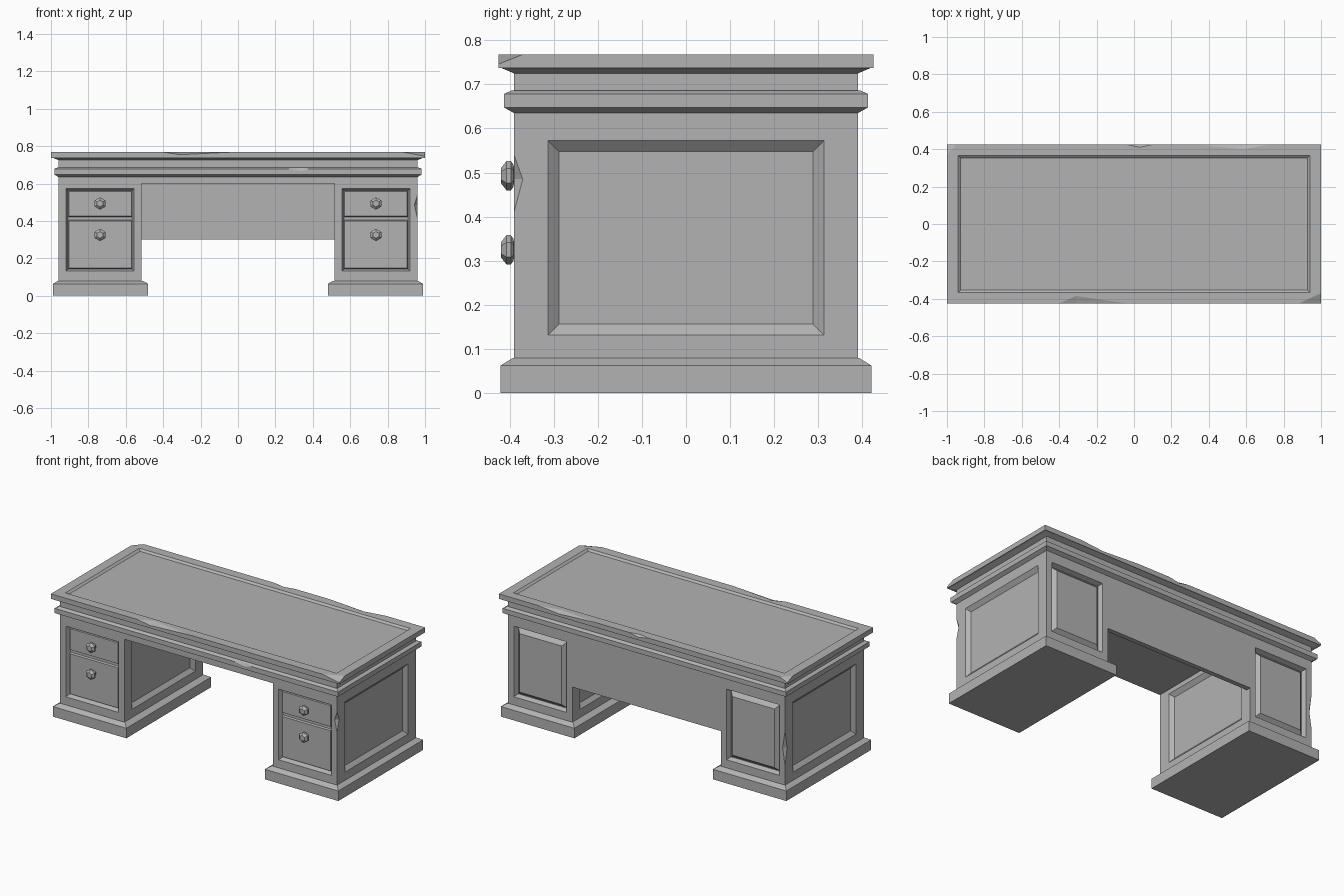
import bpy, bmesh
from mathutils import Vector

old = bpy.data.objects.get("Cube")
if old:
    bpy.data.objects.remove(old)

mat = bpy.data.materials.new("plain grey")
mat.use_nodes = True
GREY = (0.45, 0.45, 0.45, 1)
mat.diffuse_color = GREY
mat.node_tree.nodes["Principled BSDF"].inputs["Base Color"].default_value = GREY


def finish(name, bm):
    bmesh.ops.recalc_face_normals(bm, faces=bm.faces)
    mesh = bpy.data.meshes.new(name)
    bm.to_mesh(mesh)
    bm.free()
    mesh.materials.append(mat)
    ob = bpy.data.objects.new(name, mesh)
    bpy.context.collection.objects.link(ob)
    return ob


def loft(name, rings, cx=0.0, cy=0.0):
    """Stack of rectangles (half x, half y, z), capped at both ends."""
    bm = bmesh.new()
    loops = [[bm.verts.new((cx + sx * hx, cy + sy * hy, z))
              for sx, sy in ((-1, -1), (1, -1), (1, 1), (-1, 1))]
             for hx, hy, z in rings]
    for a, b in zip(loops, loops[1:]):
        for i in range(4):
            j = (i + 1) % 4
            bm.faces.new((a[i], a[j], b[j], b[i]))
    bm.faces.new(loops[0])
    bm.faces.new(loops[-1])
    return finish(name, bm)


def hull(name, points):
    bm = bmesh.new()
    for p in points:
        bm.verts.new(p)
    bmesh.ops.convex_hull(bm, input=bm.verts)
    return finish(name, bm)


def frustum(name, centre, normal, half_u, half_z, height, taper):
    """Upright panel that narrows along its horizontal normal."""
    c, n, up = Vector(centre), Vector(normal), Vector((0, 0, 1))
    u = n.cross(up)
    return hull(name, [c + n * height * k + u * a * (half_u - taper * k)
                       + up * b * (half_z - taper * k)
                       for k in (0, 1) for a in (-1, 1) for b in (-1, 1)])


def cut(ob, cutter):
    cutter.hide_render = True
    mod = ob.modifiers.new("cut", 'BOOLEAN')
    mod.operation, mod.solver, mod.object = 'DIFFERENCE', 'EXACT', cutter
    bpy.context.view_layer.objects.active = ob
    bpy.ops.object.modifier_apply(modifier=mod.name)
    bpy.data.objects.remove(cutter)


def chip(ob, a, b, p, q):
    """Break a sharp edge a-b back to p on one face and q on the other."""
    a, b, p, q = map(Vector, (a, b, p, q))
    mid = (a + b) / 2
    out = (mid - (p + q) / 2).normalized() * 0.03
    d = (p - q) * 0.3
    cut(ob, hull("chip_cutter", [a, b, p + d, q - d, mid + out]))


# Table top with a shallow sunken writing surface
top = loft("table_top", [(.96, .39, .725), (.99, .418, .737), (1, .425, .737), (1, .425, .768),
                         (.94, .366, .768), (.927, .353, .757)])
chip(top, (-.4, -.425, .768), (-.03, -.425, .768), (-.31, -.385, .768), (-.31, -.425, .754))
chip(top, (-.04, .425, .768), (.1, .425, .768), (.03, .41, .768), (.03, .425, .755))
chip(top, (.33, .425, .768), (.73, .425, .768), (.58, .4, .768), (.58, .425, .754))
for sx, sy, wx in ((1, -1, .12), (-1, 1, .05)):
    cut(top, hull("corner_cutter", [
        (sx * (1 - wx), sy * .425, .768), (sx, sy * .37, .768), (sx, sy * .425, .746),
        (sx * 1.02, sy * .445, .79)]))

# Apron and the moulding around it
loft("apron", [(.96, .39, .6), (.96, .39, .73)])
mould = loft("apron_moulding", [(.96, .39, .635), (.982, .413, .648), (.982, .413, .678),
                                (.965, .396, .686)])
chip(mould, (.26, -.413, .678), (.38, -.413, .678), (.34, -.403, .682), (.34, -.413, .666))

# Panel closing the back of the knee space
loft("modesty_panel", [(.515, .015, .3), (.515, .015, .6)], cy=.375)

# Knob: a hexagonal turned profile of (radius, y)
KNOB = ((.016, -.36), (.016, -.39), (.025, -.391), (.033, -.397),
        (.033, -.407), (.018, -.419))


def knob(name, x, z):
    bm = bmesh.new()
    for (r1, y1), (r2, y2) in zip(KNOB, KNOB[1:]):
        ring = bmesh.ops.create_cone(bm, segments=6, radius1=r1, radius2=r2, depth=abs(y2 - y1),
                                     cap_ends=(y2 == KNOB[-1][1]))["verts"]
        bmesh.ops.translate(bm, verts=ring, vec=(0, 0, -(y1 + y2) / 2))
    bmesh.ops.remove_doubles(bm, verts=bm.verts, dist=.0003)
    for v in bm.verts:
        v.co = (x + v.co.x, -v.co.z, z + v.co.y)
    return finish(name, bm)


# Pedestals with sunken panels, drawers, knobs and plinths
MID_Z, HALF_Z = .352, .2215
for s, side in ((1, "left"), (-1, "right")):
    px = s * .7375
    body = loft(side + "_pedestal", [(.2225, .39, .07), (.2225, .39, .6)], cx=px)
    for x, n in ((.96, -1), (.515, 1)):
        cut(body, frustum("side_cutter", (s * (x - n * .001), 0, MID_Z), (s * n, 0, 0),
                          .314, HALF_Z, .022, .026))
    for y in (-1, 1):
        cut(body, frustum("end_cutter", (px, y * .391, MID_Z), (0, -y, 0),
                          .183, HALF_Z, .028, .012))

    # Drawer fronts
    for label, z, hz, kz in (("upper", .491, .071, .493), ("lower", .274, .131, .325)):
        frustum(f"{side}_{label}_drawer", (px, -.362, z), (0, -1, 0), .172, hz, .012, .005)
        knob(f"{side}_{label}_knob", px, kz)
    # Raised field on the back
    frustum(side + "_back_panel", (px, .362, MID_Z), (0, 1, 0), .17, HALF_Z - .014, .024, .024)

    # Broken corner on each pedestal
    if s > 0:
        chip(body, (.96, -.39, .41), (.96, -.39, .54), (.96, -.37, .485), (.943, -.39, .485))
    else:
        chip(body, (-.96, .39, .2), (-.96, .39, .42), (-.96, .37, .31), (-.943, .39, .31))

    loft(side + "_plinth", [(.255, .42, 0), (.255, .42, .063), (.2275, .392, .08)],
         cx=s * .735)
